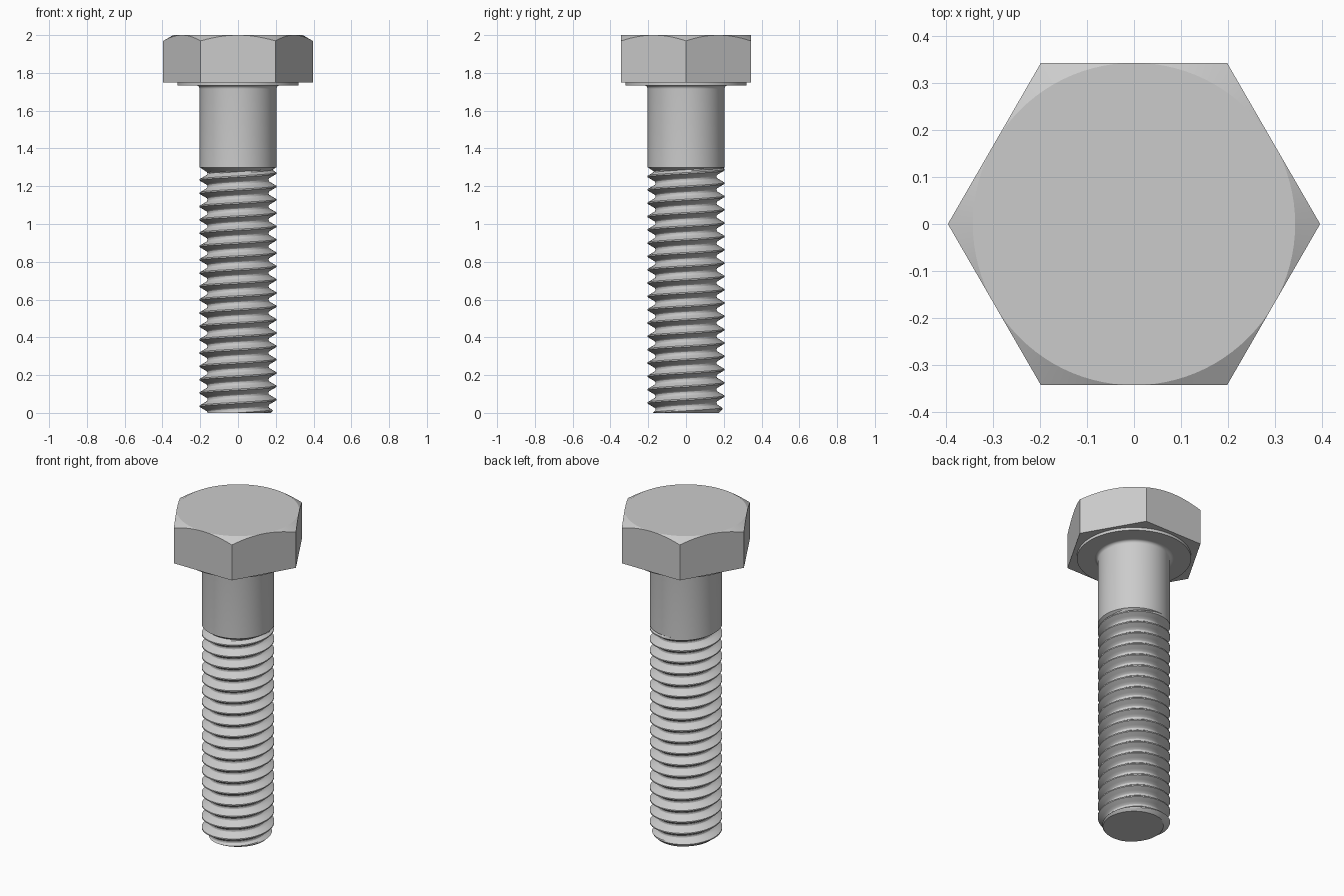
import bpy, bmesh
from math import pi, sin, cos, tan, radians

if "Cube" in bpy.data.objects:
    bpy.data.objects.remove(bpy.data.objects["Cube"])

SIDES = 96            # columns around the axis, a multiple of six
SHANK_R = 0.203
ROOT_R = 0.162
PITCH = 0.0705
THREAD_TOP = 1.30
FLAT_R = 0.343        # half the width across the hexagon flats


def skin(name, rows):
    """Surface through rows of (radius, z) functions of the angle, bottom to top."""
    bm = bmesh.new()
    grid = []
    for row in rows:
        line = []
        for i in range(SIDES + 1):
            a = 2 * pi * i / SIDES
            r, z = row(a)
            line.append(bm.verts.new((r * cos(a), r * sin(a), z)))
        grid.append(line)
    for low, high in zip(grid, grid[1:]):
        for i in range(SIDES):
            bm.faces.new((low[i], low[i + 1], high[i + 1], high[i]))
    bmesh.ops.remove_doubles(bm, verts=bm.verts, dist=1e-5)
    mesh = bpy.data.meshes.new(name)
    bm.to_mesh(mesh)
    bm.free()
    obj = bpy.data.objects.new(name, mesh)
    bpy.context.collection.objects.link(obj)
    bpy.ops.object.select_all(action='DESELECT')
    obj.select_set(True)
    bpy.context.view_layer.objects.active = obj
    bpy.ops.object.shade_smooth_by_angle(angle=radians(25))
    return obj


def ring(r, z):
    return lambda a: (r, z)


# Thread: helical ridges, chamfered at the tip and running out at the shank
PROFILE = [(0, SHANK_R), (0.05, SHANK_R), (0.36, ROOT_R + 0.004),
           (0.42, ROOT_R + 0.001), (0.5, ROOT_R)]
PHASES = [-0.42, -0.36, -0.26, -0.16, -0.05, 0.05, 0.16, 0.26, 0.36, 0.42, 0.5]


def thread_radius(a, z):
    p = (z / PITCH - a / (2 * pi)) % 1
    p = min(p, 1 - p)
    r = ROOT_R
    for (p0, r0), (p1, r1) in zip(PROFILE, PROFILE[1:]):
        if p0 <= p <= p1:
            r = r0 + (r1 - r0) * (p - p0) / (p1 - p0)
    r = min(r, 0.173 + z)
    return max(r, SHANK_R - 1.5 * (THREAD_TOP - z))


def thread_row(u):
    def row(a):
        z = min(max(u + PITCH * a / (2 * pi), 0), THREAD_TOP)
        return thread_radius(a, z), z
    return row


turns = int(THREAD_TOP / PITCH) + 2
skin("thread", [ring(0, 0)] + [thread_row((k + p) * PITCH)
                               for k in range(-2, turns) for p in PHASES])

# Plain shank with a small fillet under the head
FILLET = 0.018
WASHER_Z = 1.733
fillet = [ring(SHANK_R + FILLET * (1 - cos(t * pi / 12)),
               WASHER_Z - FILLET * (1 - sin(t * pi / 12))) for t in range(7)]
skin("shank", [ring(SHANK_R, THREAD_TOP)] + fillet)


# Hexagonal head with washer face and conical top chamfer
def hex_radius(a):
    return FLAT_R / cos(a % (pi / 3) - pi / 6)


def hex_bottom(a):
    return hex_radius(a), 1.75


def hex_top(a):
    r = hex_radius(a)
    return r, 2 - (r - FLAT_R) * tan(radians(30))


skin("head", [ring(SHANK_R + FILLET, WASHER_Z), ring(0.32, WASHER_Z), ring(0.32, 1.75),
              hex_bottom, hex_top, ring(FLAT_R, 2), ring(0, 2)])
